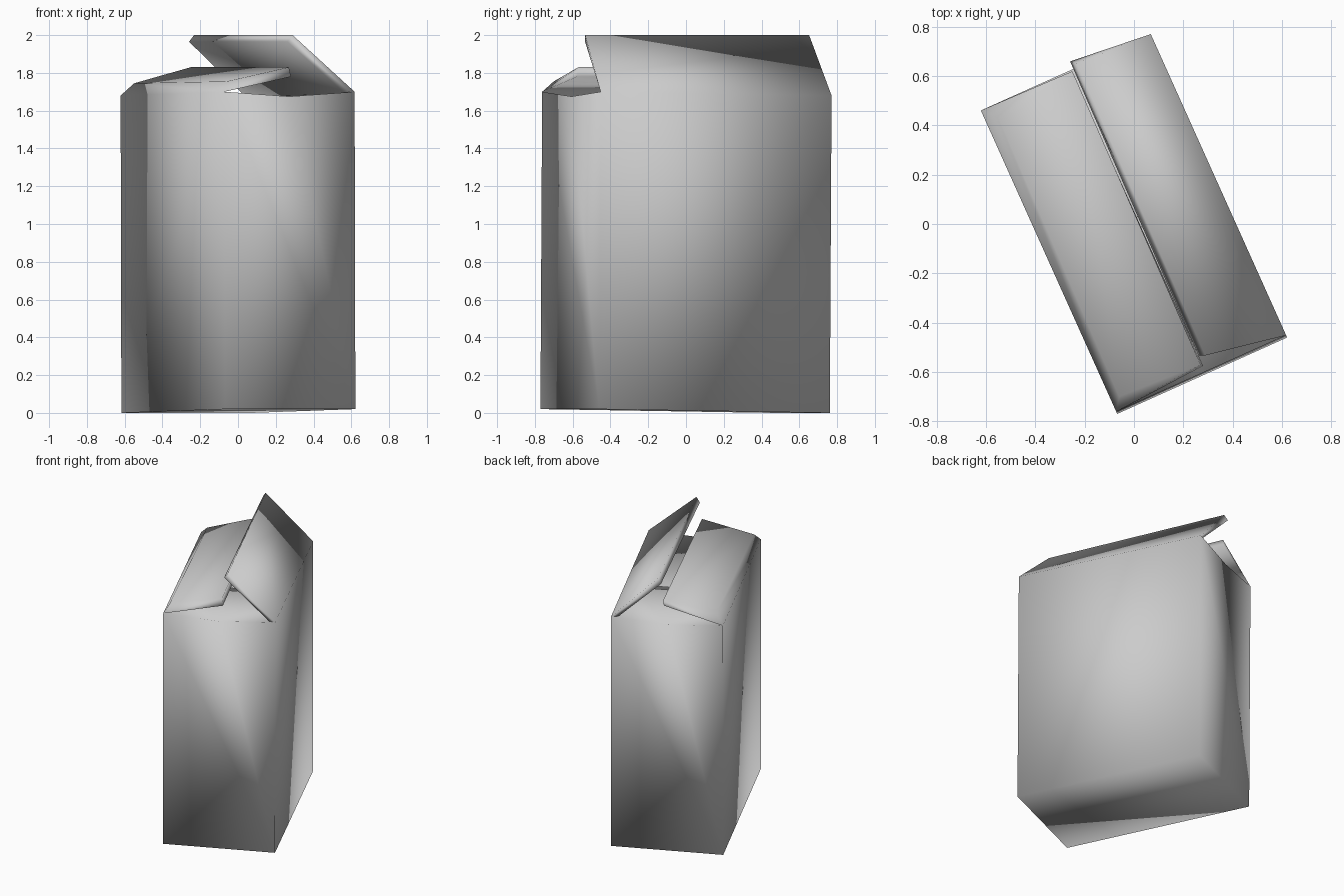
import bpy
import bmesh
import math
from mathutils import Matrix

cube = bpy.data.objects.get("Cube")
if cube:
    bpy.data.objects.remove(cube, do_unlink=True)

grey = bpy.data.materials.new("plain grey card")
grey.use_nodes = True
colour = (0.6, 0.6, 0.6, 1)
grey.diffuse_color = colour
grey.node_tree.nodes["Principled BSDF"].inputs["Base Color"].default_value = colour

HALF_W, HALF_L, RIM = 0.378, 0.67, 1.68
turn = Matrix.Rotation(math.radians(24.2), 4, "Z")
bm = bmesh.new()


def vert(u, v, z):
    return bm.verts.new((u, v, z))


def corner(sx, sy, z):
    # the carton leans very slightly along its length
    return vert(sx * HALF_W, sy * HALF_L + 0.01 * (z / RIM - 0.5), z + 0.01 - 0.01 * sy)


def bridge(*loops):
    # joins matching runs of vertices with quads
    for a, b in zip(loops, loops[1:]):
        for i in range(len(a) - 1):
            bm.faces.new((a[i], a[i + 1], b[i + 1], b[i]))


# tall body with an open rim that sags at the middle of both ends
signs = [(-1, -1), (1, -1), (1, 1), (-1, 1)]
base = [corner(sx, sy, 0) for sx, sy in signs]
rim = [corner(sx, sy, RIM) for sx, sy in signs]
sag = {sy: corner(0, sy, RIM - 0.025) for sy in (-1, 1)}
bm.faces.new(base[::-1])
bm.faces.new((base[0], base[1], rim[1], sag[-1], rim[0]))
bm.faces.new((base[1], base[2], rim[2], rim[1]))
bm.faces.new((base[2], base[3], rim[3], sag[1], rim[2]))
bm.faces.new((base[3], base[0], rim[0], rim[3]))


def flap(hinge, free, free_back, hinge_back):
    # thick flap standing on a long rim edge
    bridge(hinge, free, free_back, hinge_back, hinge)
    for i in (0, 1):
        bm.faces.new((hinge[i], free[i], free_back[i], hinge_back[i]))


# raised flap on the left long edge
flap((rim[1], rim[2]),
     (vert(0.045, -0.605, 2), vert(0.055, 0.69, 2)),
     (vert(0.02, -0.595, 1.965), vert(0.034, 0.708, 1.965)),
     (vert(0.335, -0.64, 1.69), vert(0.335, 0.64, 1.67)))

# half closed flap on the right long edge
flap((rim[3], rim[0]),
     (vert(0.022, 0.668, 1.79), vert(0.02, -0.64, 1.78)),
     (vert(0.026, 0.668, 1.83), vert(0.012, -0.63, 1.83)),
     (vert(-0.325, 0.618, 1.745), vert(-0.342, -0.614, 1.755)))

# short end flaps folded down into the carton
for sy, a, b in ((-1, rim[0], rim[1]), (1, rim[2], rim[3])):
    inner = [vert(p.co.x * 0.93, sy * 0.02, RIM - 0.08) for p in (a, b)]
    bm.faces.new((a, sag[sy], b, inner[1], inner[0]))

bmesh.ops.recalc_face_normals(bm, faces=bm.faces)
bmesh.ops.transform(bm, matrix=turn, verts=bm.verts)
for face in bm.faces:
    face.smooth = True
mesh = bpy.data.meshes.new("carton")
bm.to_mesh(mesh)
bm.free()
mesh.materials.append(grey)
carton = bpy.data.objects.new("carton", mesh)
bpy.context.collection.objects.link(carton)
